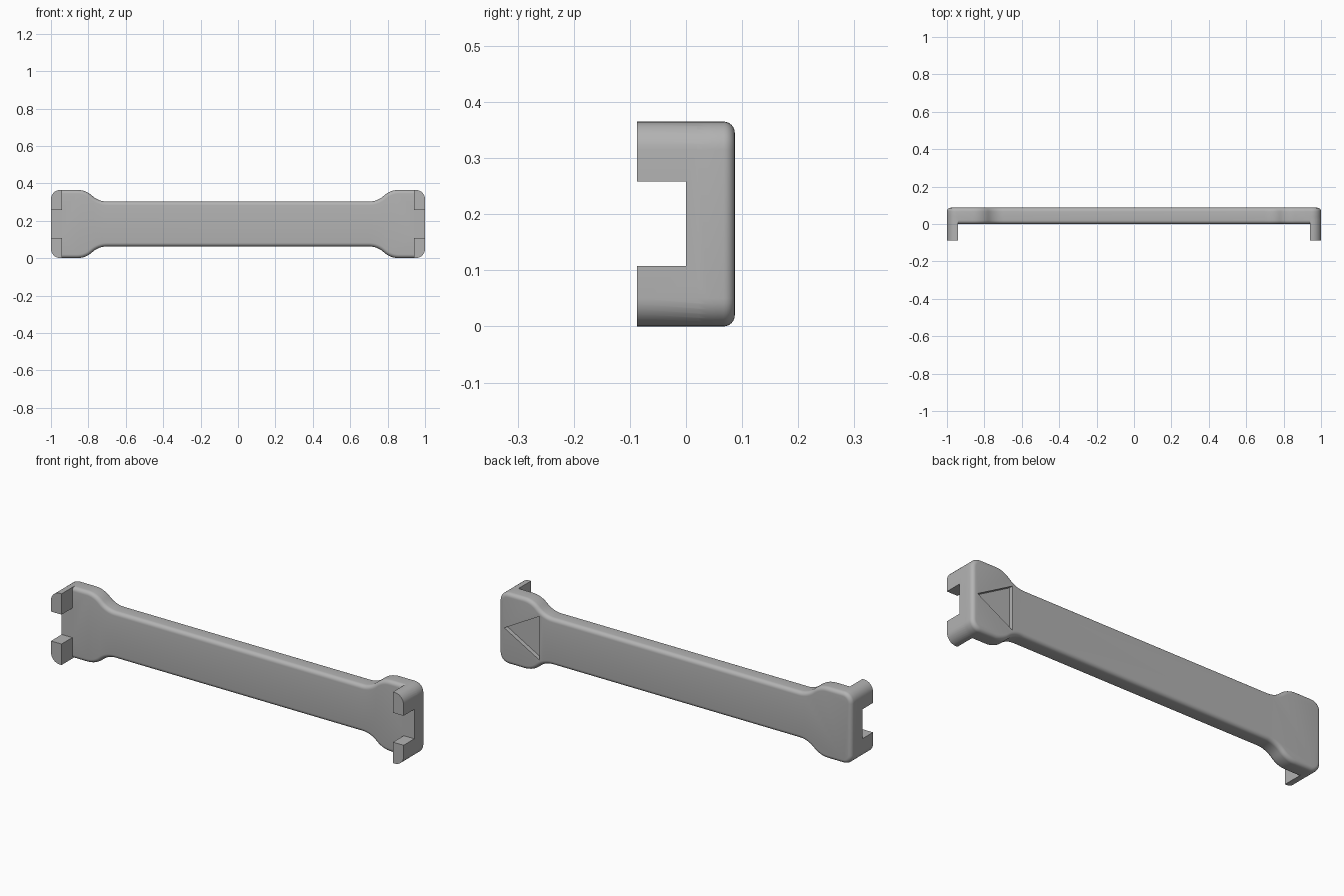
import bpy, bmesh
from math import sin, cos, pi, atan2

if "Cube" in bpy.data.objects:
    bpy.data.objects.remove(bpy.data.objects["Cube"])

HALF_H, HALF_NARROW, DEPTH = 0.1825, 0.12, 0.087
CORNER, FILLET, WALL = 0.05, 0.02, 0.94
FLARE_OUT, FLARE_IN = 0.86, 0.70

plastic = bpy.data.materials.new("grey plastic")
plastic.use_nodes = True
GREY = (0.45, 0.45, 0.45, 1)
plastic.diffuse_color = GREY
plastic.node_tree.nodes["Principled BSDF"].inputs["Base Color"].default_value = GREY


def arc(cx, cz, r, start, end, steps):
    angles = [start + (end - start) * i / steps for i in range(steps + 1)]
    return [(cx + r * cos(a), cz + r * sin(a)) for a in angles]


def prism(name, outlines, y0, y1, fillet=0):
    """Extrude x-z outlines along y, optionally rounding both rims."""
    bm = bmesh.new()
    for outline in outlines:
        face = bm.faces.new([bm.verts.new((x, y0, z + HALF_H)) for x, z in outline])
        new = bmesh.ops.extrude_face_region(bm, geom=[face])["geom"]
        bmesh.ops.translate(bm, vec=(0, y1 - y0, 0),
                            verts=[v for v in new if isinstance(v, bmesh.types.BMVert)])
    if fillet:
        rims = [e for e in bm.edges if abs(e.verts[0].co.y - e.verts[1].co.y) < 1e-6]
        bmesh.ops.bevel(bm, geom=rims, offset=fillet, segments=6, profile=0.5,
                        affect='EDGES')
    bmesh.ops.recalc_face_normals(bm, faces=bm.faces)
    mesh = bpy.data.meshes.new(name)
    bm.to_mesh(mesh)
    bm.free()
    mesh.materials.append(plastic)
    obj = bpy.data.objects.new(name, mesh)
    bpy.context.collection.objects.link(obj)
    return obj


def combine(target, tool, operation):
    mod = target.modifiers.new("combine", 'BOOLEAN')
    mod.operation, mod.solver, mod.object = operation, 'EXACT', tool
    bpy.context.view_layer.objects.active = target
    bpy.ops.object.modifier_apply(modifier=mod.name)
    bpy.data.objects.remove(tool)


def box(x0, x1, z0, z1):
    return [(x0, z0), (x1, z0), (x1, z1), (x0, z1)]


# Bar outline: rounded corner, wide end, S-shaped flare, narrow middle
dx, dz = FLARE_OUT - FLARE_IN, HALF_H - HALF_NARROW
radius = (dx * dx + dz * dz) / (4 * dz)
turn = 2 * atan2(dz, dx)
corner = arc(1 - CORNER, HALF_H - CORNER, CORNER, 0, pi / 2, 8)
flare = arc(FLARE_OUT, HALF_H - radius, radius, pi / 2, pi / 2 + turn, 8)
flare += arc(FLARE_IN, HALF_NARROW + radius, radius, turn - pi / 2, -pi / 2, 8)[1:]
quarter = corner + flare
top = quarter + [(-x, z) for x, z in reversed(quarter)]
bar_outline = top + [(x, -z) for x, z in reversed(top)]
bracket = prism("clip_bracket", [bar_outline], 0, DEPTH, FILLET)

# End caps, slotted in the middle to leave two hooks at each end
end = [(WALL, HALF_H)] + corner[::-1]
end += [(x, -z) for x, z in reversed(end)]
hooks = prism("end_hooks", [end, [(-x, z) for x, z in end]], -DEPTH, 0.04)
slot = prism("slot_cutter", [box(-1.2, 1.2, -0.075, 0.076)], -0.2, 0)
combine(hooks, slot, 'DIFFERENCE')
combine(bracket, hooks, 'UNION')

# Shallow triangular arrow recess on the back
arrow = prism("arrow_cutter", [[(0.97, 0), (0.77, 0.112), (0.77, -0.112)]],
              DEPTH - 0.022, DEPTH + 0.05)
combine(bracket, arrow, 'DIFFERENCE')

# Smooth the fillets, keep the hook edges crisp
bpy.ops.object.select_all(action='DESELECT')
bracket.select_set(True)
bpy.context.view_layer.objects.active = bracket
bpy.ops.object.shade_smooth_by_angle(angle=pi / 6)
